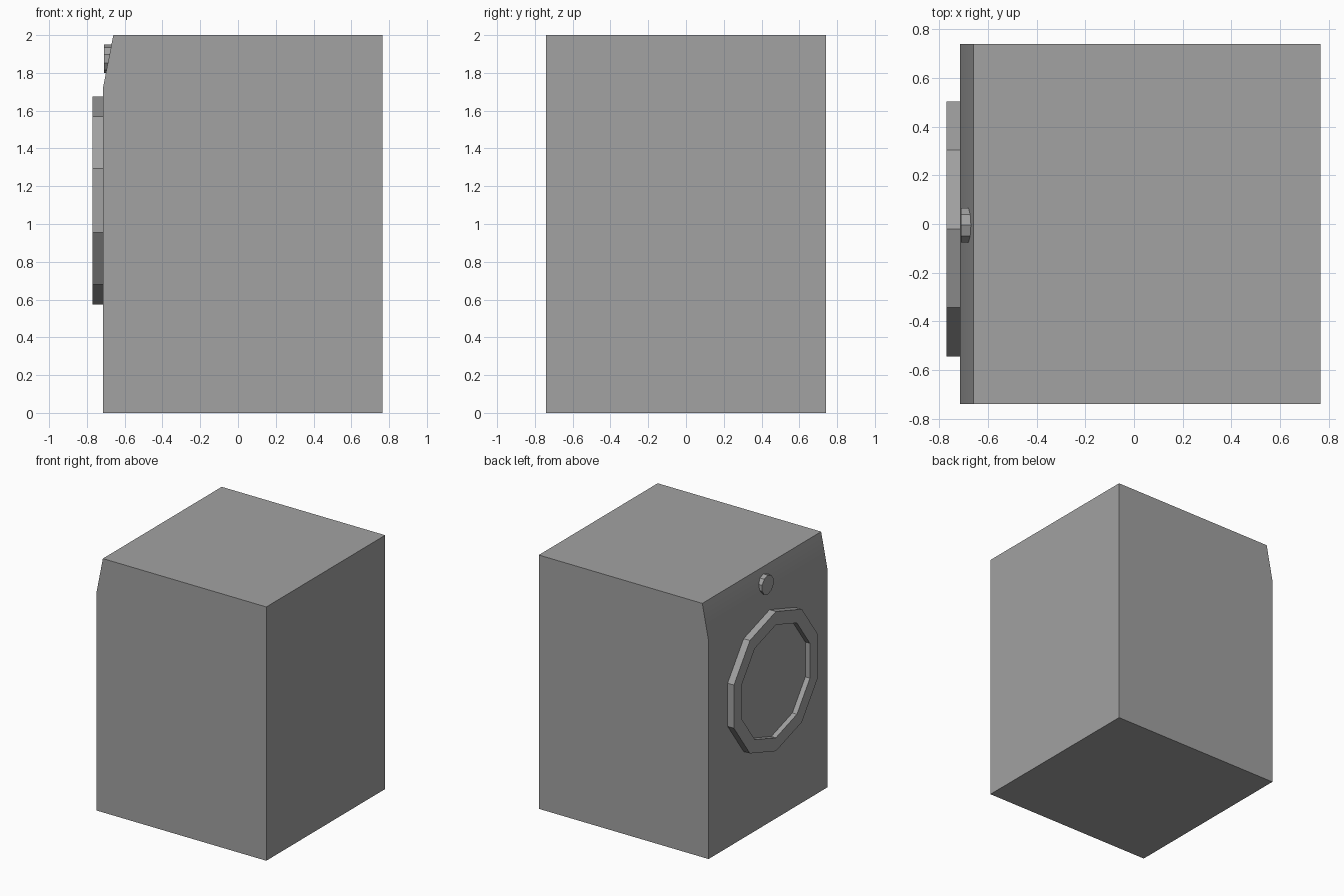
import bpy, bmesh, math
from mathutils import Matrix

cube = bpy.data.objects.get("Cube")
if cube:
    bpy.data.objects.remove(cube, do_unlink=True)

# Single flat colour
grey = bpy.data.materials.new("grey")
grey.use_nodes = True
COLOUR = (0.36, 0.36, 0.36, 1)
grey.diffuse_color = COLOUR
grey.node_tree.nodes["Principled BSDF"].inputs["Base Color"].default_value = COLOUR

BODY_LEFT = -0.715
SIDES = 10


def finish(name, bm):
    bmesh.ops.recalc_face_normals(bm, faces=bm.faces)
    mesh = bpy.data.meshes.new(name)
    bm.to_mesh(mesh)
    bm.free()
    mesh.materials.append(grey)
    obj = bpy.data.objects.new(name, mesh)
    bpy.context.collection.objects.link(obj)
    return obj


def disc(x_outer, x_inner, y, z, radius):
    """Ten-sided drum lying along x, with a corner pointing along y."""
    bm = bmesh.new()
    place = (Matrix.Translation(((x_outer + x_inner) / 2, y, z))
             @ Matrix.Rotation(math.pi / 2, 4, "X")
             @ Matrix.Rotation(math.pi / 2, 4, "Y"))
    bmesh.ops.create_cone(bm, cap_ends=True, segments=SIDES, radius1=radius,
                          radius2=radius, depth=x_inner - x_outer)
    # Turn the drum's axis from z to x, keeping a corner on the y axis
    bmesh.ops.rotate(bm, verts=bm.verts, matrix=Matrix.Rotation(math.pi / 2, 3, "Z"))
    bmesh.ops.rotate(bm, verts=bm.verts, matrix=Matrix.Rotation(math.pi / 2, 3, "Y"))
    bmesh.ops.translate(bm, verts=bm.verts, vec=place.translation)
    return bm


# Cabinet: side profile with a sloped control panel, extruded along y
profile = [(BODY_LEFT, 0), (0.765, 0), (0.765, 2), (-0.66, 2), (BODY_LEFT, 1.72)]
bm = bmesh.new()
side = bm.faces.new([bm.verts.new((x, -0.74, z)) for x, z in profile])
swept = bmesh.ops.extrude_face_region(bm, geom=[side])["geom"]
bmesh.ops.translate(bm, vec=(0, 1.48, 0),
                    verts=[v for v in swept if isinstance(v, bmesh.types.BMVert)])
cabinet = finish("cabinet", bm)
bpy.context.view_layer.objects.active = cabinet
cabinet.select_set(True)
bpy.ops.object.shade_smooth_by_angle(angle=math.radians(30))

# Door: drum with a raised rim around a recessed window
bm = disc(-0.77, BODY_LEFT, -0.02, 1.125, 0.55)
window = min(bm.faces, key=lambda f: f.calc_center_median().x)
bmesh.ops.inset_region(bm, faces=[window], thickness=0.105)
window = next(f for f in bm.faces if len(f.verts) == SIDES
              and f.calc_center_median().x < -0.75)
sunk = bmesh.ops.extrude_discrete_faces(bm, faces=[window])["faces"]
bmesh.ops.translate(bm, verts=sunk[0].verts, vec=(0.04, 0, 0))
finish("door", bm)

# Dial on the sloped panel
finish("dial", disc(-0.71, -0.64, -0.005, 1.875, 0.075))
